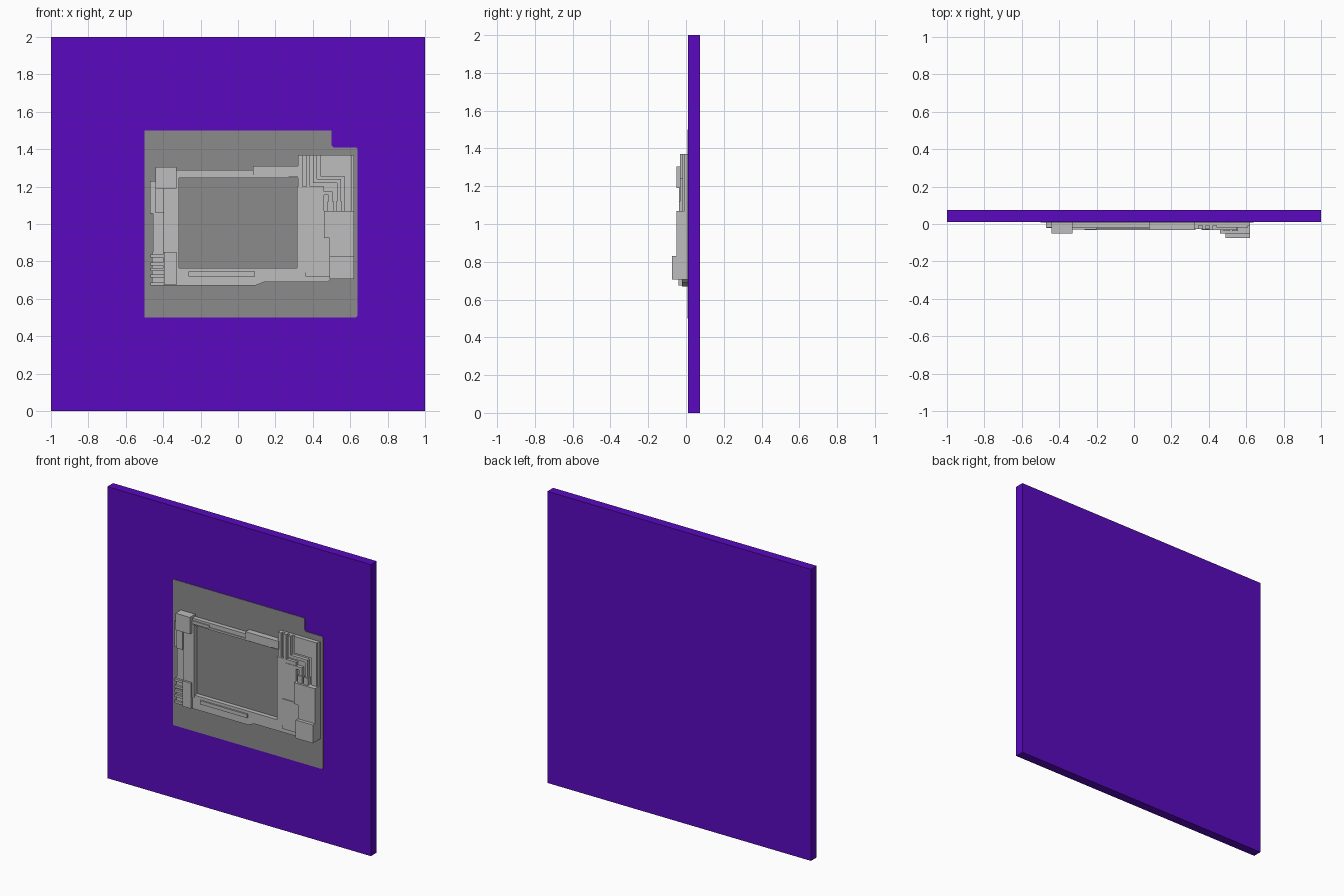
import bpy
import bmesh

cube = bpy.data.objects.get("Cube")
if cube:
    bpy.data.objects.remove(cube, do_unlink=True)


def material(name, rgb):
    m = bpy.data.materials.new(name)
    m.use_nodes = True
    m.diffuse_color = (*rgb, 1)
    bsdf = next(n for n in m.node_tree.nodes if n.type == 'BSDF_PRINCIPLED')
    bsdf.inputs["Base Color"].default_value = (*rgb, 1)
    return m


PURPLE = material("purple", (0.10, 0.003, 0.52))
DARK = material("dark grey", (0.26, 0.26, 0.26))
LIGHT = material("light grey", (0.51, 0.51, 0.51))
BACK = 0.0115  # y where relief parts meet the board


def prism(name, outline, front, back=BACK, mat=LIGHT):
    """Extrude an x-z outline from y = front to y = back."""
    bm = bmesh.new()
    face = bm.faces.new([bm.verts.new((x, front, z)) for x, z in outline])
    ext = bmesh.ops.extrude_face_region(bm, geom=[face])
    verts = [v for v in ext["geom"] if isinstance(v, bmesh.types.BMVert)]
    bmesh.ops.translate(bm, verts=verts, vec=(0, back - front, 0))
    bmesh.ops.recalc_face_normals(bm, faces=bm.faces)
    mesh = bpy.data.meshes.new(name)
    bm.to_mesh(mesh)
    bm.free()
    mesh.materials.append(mat)
    ob = bpy.data.objects.new(name, mesh)
    bpy.context.collection.objects.link(ob)
    return ob


def block(name, x0, x1, z0, z1, front, back=BACK, mat=LIGHT):
    return prism(name, [(x0, z0), (x1, z0), (x1, z1), (x0, z1)], front, back, mat)


def pipe(name, path, width, front):
    """Square duct following axis-aligned path points."""
    h = width / 2
    for i, (a, b) in enumerate(zip(path, path[1:])):
        xs, zs = sorted((a[0], b[0])), sorted((a[1], b[1]))
        block(f"{name}_{i + 1}", xs[0] - h, xs[1] + h, zs[0] - h, zs[1] + h, front)


# Backing board and the thin notched plate on its front
block("backing_board", -1, 1, 0, 2, 0.0115, 0.074, PURPLE)
prism("base_plate", [(-0.5, 0.5), (0.63, 0.5), (0.64, 0.51), (0.64, 1.40),
                     (0.63, 1.41), (0.51, 1.41), (0.5, 1.42), (0.5, 1.5),
                     (-0.5, 1.5)], 0.008, 0.012, DARK)

# Frame around the opening
block("frame_top", -0.33, 0.32, 1.245, 1.29, -0.022)
block("frame_top_rail", -0.33, -0.20, 1.255, 1.275, -0.030)
block("frame_top_ridge", -0.20, 0.27, 1.25, 1.262, -0.028)
block("frame_top_right", 0.08, 0.33, 1.255, 1.31, -0.032)
block("frame_left", -0.40, -0.315, 0.75, 1.25, -0.026)
block("frame_right", 0.315, 0.46, 0.74, 1.20, -0.027)
block("frame_right_rim", 0.315, 0.33, 0.75, 1.15, -0.020)
prism("frame_bottom", [(-0.40, 0.67), (0.09, 0.67), (0.14, 0.69), (0.48, 0.69),
                       (0.495, 0.705), (0.495, 0.75), (0.31, 0.765),
                       (-0.33, 0.765)], -0.022)
block("frame_bottom_rail", -0.265, 0.09, 0.72, 0.745, -0.032)
block("frame_bottom_right", 0.36, 0.49, 0.72, 0.925, -0.033)

# Left side blocks and fins
block("left_top_block", -0.44, -0.33, 1.19, 1.305, -0.050)
block("left_upper_block", -0.44, -0.395, 1.06, 1.20, -0.036)
block("left_upper_tab", -0.47, -0.435, 1.055, 1.23, -0.018)
block("left_column", -0.455, -0.39, 0.85, 1.065, -0.014)
block("left_lower_block", -0.395, -0.33, 0.675, 0.85, -0.040)
block("left_fin_bed", -0.46, -0.39, 0.672, 0.85, -0.008)
for i, z in enumerate((0.68, 0.723, 0.757, 0.785, 0.83)):
    block(f"left_fin_{i + 1}", -0.468, -0.39, z - 0.008, z + 0.008, -0.022)

# Upper right panel with bent ducts
block("right_panel_base", 0.32, 0.62, 1.06, 1.37, -0.008)
block("right_panel_cap", 0.44, 0.61, 1.255, 1.37, -0.020)
block("right_panel_side", 0.57, 0.61, 1.07, 1.26, -0.019)
block("right_panel_post", 0.32, 0.345, 1.19, 1.37, -0.026)
pipe("outer_duct", [(0.412, 1.36), (0.412, 1.23), (0.54, 1.23), (0.54, 1.08)],
     0.020, -0.031)
pipe("inner_duct", [(0.375, 1.36), (0.375, 1.165), (0.495, 1.165), (0.495, 1.08)],
     0.020, -0.030)
for i, x in enumerate((0.495, 0.54)):
    block(f"duct_collar_{i + 1}", x - 0.017, x + 0.017, 1.065, 1.12, -0.038)

# Lower right housing
prism("right_housing", [(0.49, 0.71), (0.62, 0.71), (0.62, 1.07), (0.46, 1.07),
                        (0.46, 0.925), (0.49, 0.925)], -0.051)
block("right_lower_block", 0.49, 0.62, 0.705, 0.83, -0.074)
